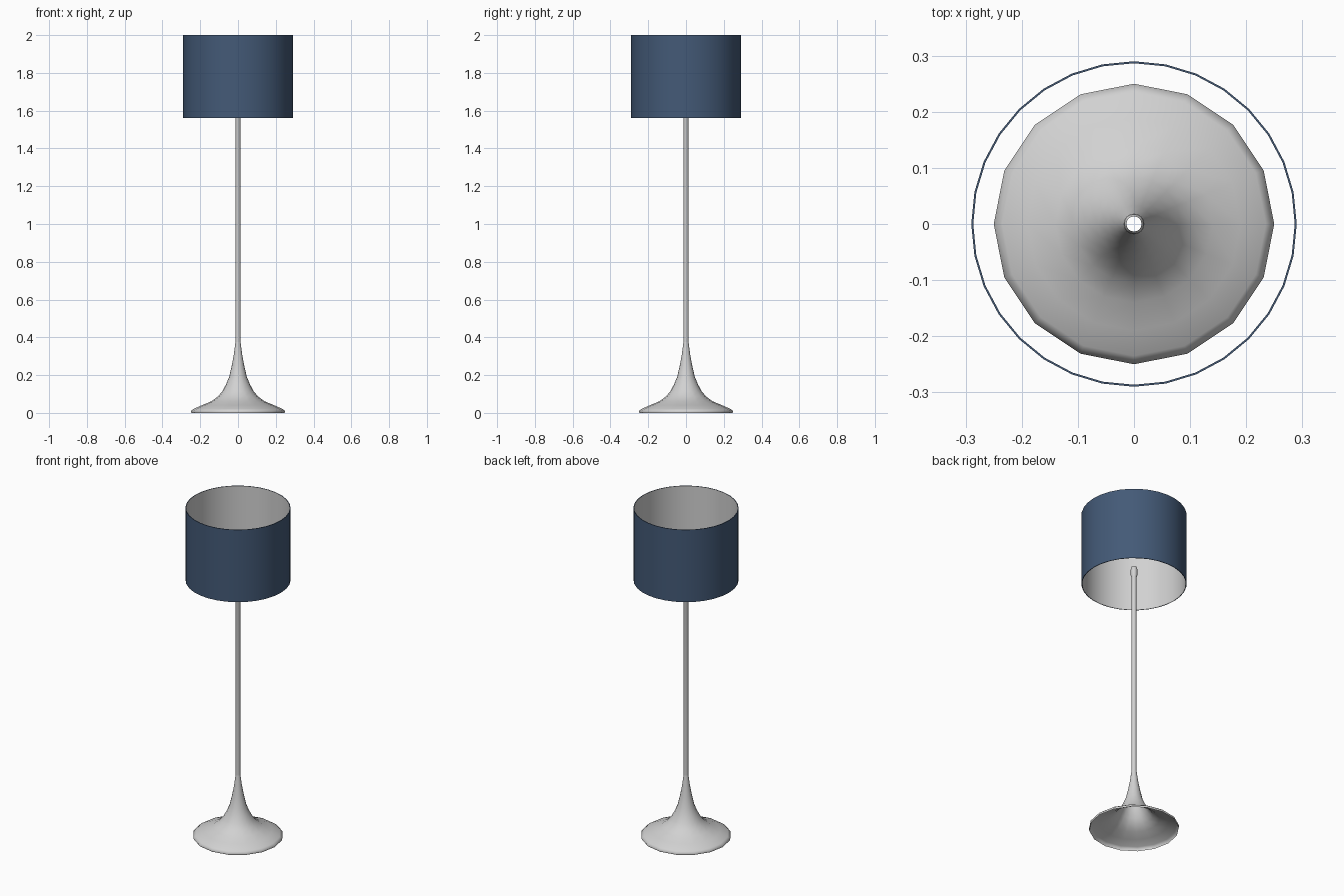
import bpy
import bmesh
import math

if "Cube" in bpy.data.objects:
    bpy.data.objects.remove(bpy.data.objects["Cube"])


def material(name, rgb):
    m = bpy.data.materials.new(name)
    m.diffuse_color = (*rgb, 1.0)
    m.use_nodes = True
    m.node_tree.nodes["Principled BSDF"].inputs["Base Color"].default_value = m.diffuse_color
    return m


GREY = material("light grey metal", (0.64, 0.64, 0.64))
BLUE = material("navy fabric", (0.057, 0.102, 0.185))


def lathe(name, profile, sides, mats, closed=False, angle=40):
    """Spin (radius, z) points, listed bottom to top on the outside, around z."""
    bm = bmesh.new()
    rings = []
    for r, z in profile:
        rings.append([bm.verts.new((r * math.cos(2 * math.pi * i / sides),
                                    r * math.sin(2 * math.pi * i / sides), z))
                      for i in range(sides)])
    pairs = list(zip(rings, rings[1:]))
    if closed:
        pairs.append((rings[-1], rings[0]))
    for low, high in pairs:
        for i in range(sides):
            j = (i + 1) % sides
            bm.faces.new((low[i], low[j], high[j], high[i]))
    mesh = bpy.data.meshes.new(name)
    bm.to_mesh(mesh)
    bm.free()
    obj = bpy.data.objects.new(name, mesh)
    bpy.context.collection.objects.link(obj)
    for m in mats:
        mesh.materials.append(m)
    bpy.ops.object.select_all(action='DESELECT')
    obj.select_set(True)
    bpy.context.view_layer.objects.active = obj
    bpy.ops.object.shade_smooth_by_angle(angle=math.radians(angle))
    return obj


# Trumpet-shaped foot, open underneath
lathe("base", [(0.247, 0.0), (0.25, 0.01), (0.235, 0.021), (0.19, 0.041),
               (0.14, 0.062), (0.105, 0.088), (0.083, 0.115), (0.064, 0.15),
               (0.047, 0.19), (0.033, 0.25), (0.022, 0.31), (0.0135, 0.375)],
      16, [GREY], angle=80)

# Hollow pole with a slightly swollen lamp socket at the top
lathe("pole_and_socket", [(0.0135, 0.375), (0.0135, 1.60), (0.018, 1.615),
                          (0.0185, 1.65), (0.017, 1.662), (0.0135, 1.668)],
      16, [GREY], angle=80)

# Drum shade: navy outside and rims, grey lining
shade = lathe("shade", [(0.29, 1.56), (0.29, 2.0), (0.2865, 2.0), (0.2865, 1.56)],
              32, [BLUE, GREY], closed=True)
for f in shade.data.polygons:
    inward = f.normal.x * f.center.x + f.normal.y * f.center.y < -0.1
    f.material_index = 1 if inward else 0
